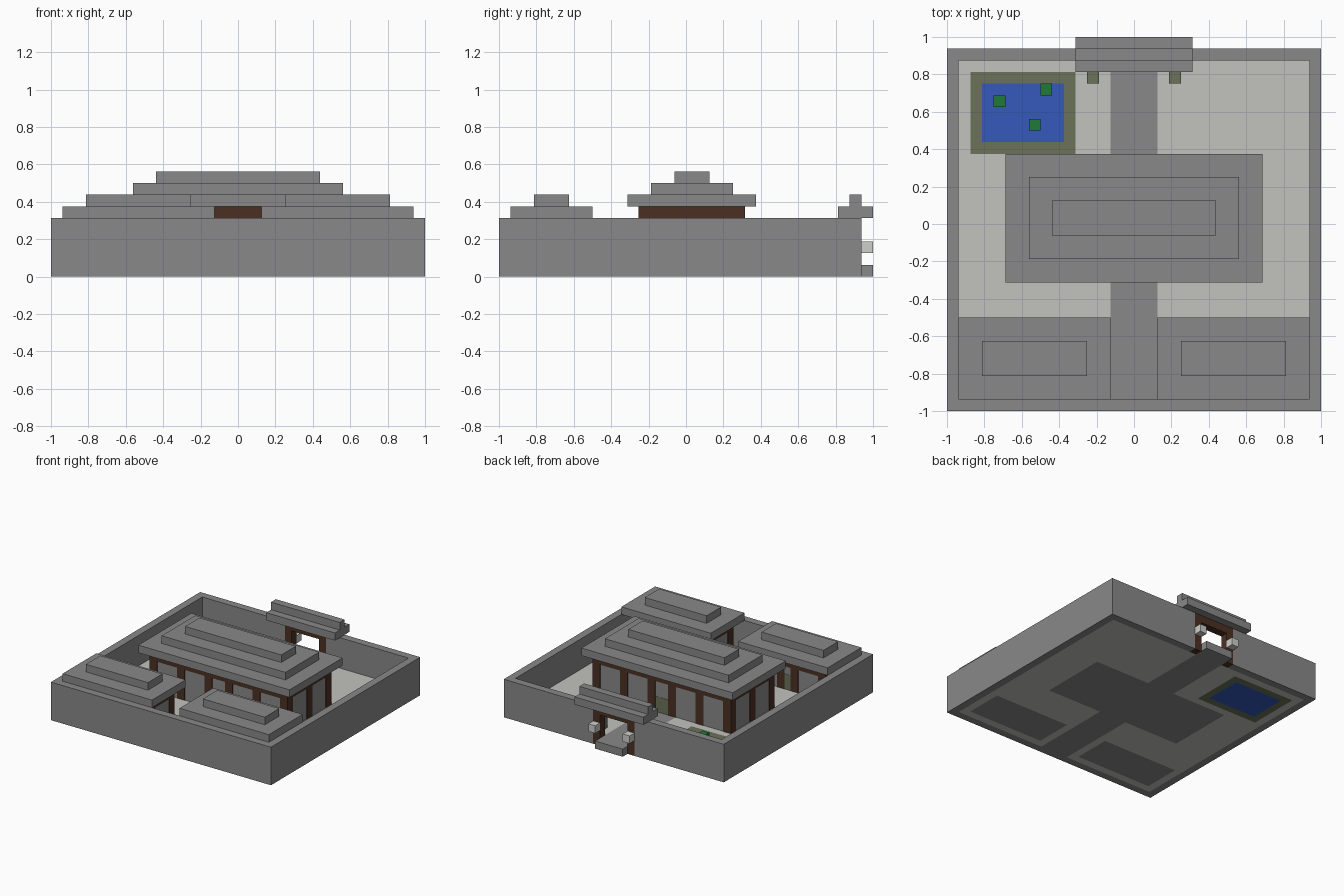
import bpy
import bmesh
from mathutils import Matrix, Vector

U = 1 / 16          # one building block
PROUD = 0.06        # how far timber stands out of a wall, in blocks

if "Cube" in bpy.data.objects:
    bpy.data.objects.remove(bpy.data.objects["Cube"])


def material(name, rgb):
    m = bpy.data.materials.new(name)
    m.use_nodes = True
    m.diffuse_color = (*rgb, 1)
    bsdf = m.node_tree.nodes["Principled BSDF"]
    bsdf.inputs["Base Color"].default_value = (*rgb, 1)
    bsdf.inputs["Roughness"].default_value = 0.9
    return m


STONE = material("grey stone", (0.25, 0.25, 0.25))
PAVING = material("pale paving", (0.54, 0.54, 0.52))
TIMBER = material("dark timber", (0.07, 0.03, 0.017))
MOSS = material("mossy stone", (0.15, 0.17, 0.10))
WATER = material("blue water", (0.035, 0.10, 0.50))
LEAF = material("green leaf", (0.014, 0.19, 0.04))
LANTERN = material("pale lantern", (0.62, 0.62, 0.60))


def finish(name, bm, mats):
    mesh = bpy.data.meshes.new(name)
    bm.to_mesh(mesh)
    bm.free()
    for m in mats:
        mesh.materials.append(m)
    obj = bpy.data.objects.new(name, mesh)
    bpy.context.collection.objects.link(obj)
    return obj


def boxes(name, mat, spans):
    """One object from boxes given as (x0, x1, y0, y1, z0, z1) in blocks."""
    bm = bmesh.new()
    for x0, x1, y0, y1, z0, z1 in spans:
        centre = Vector((x0 + x1, y0 + y1, z0 + z1)) * U / 2
        size = Vector((x1 - x0, y1 - y0, z1 - z0)) * U
        bmesh.ops.create_cube(bm, size=1, matrix=Matrix.LocRotScale(centre, None, size))
    return finish(name, bm, [mat])


def mirrored(span):
    x0, x1, *rest = span
    return [span, (-x1, -x0, *rest)]


def grown(x0, x1, y0, y1, z0, z1):
    return (x0 - PROUD, x1 + PROUD, y0 - PROUD, y1 + PROUD, z0, z1)


def tiered_roof(name, x0, x1, y0, y1, z, tiers):
    """Stepped roof, each slab two blocks smaller on every side."""
    boxes(name, STONE, [(x0 + 2 * i, x1 - 2 * i, y0 + 2 * i, y1 - 2 * i, z + i, z + i + 1)
                        for i in range(tiers)])


def hall(name, x0, x1, y0, y1, top, posts_x, posts_y, roof_tiers, door, door_sides):
    """Panelled body with timber posts, a top beam, doors and a stepped roof."""
    boxes(name + "_panels", STONE, [(x0, x1, y0, y1, 1, top)])
    posts = [(x0 + p, x0 + p + 1, y, y + 1, 1, top - 1) for p in posts_x for y in (y0, y1 - 1)]
    posts += [(x, x + 1, y0 + p, y0 + p + 1, 1, top - 1) for p in posts_y for x in (x0, x1 - 1)]
    boxes(name + "_posts", TIMBER, [grown(*s) for s in posts])
    boxes(name + "_beam", TIMBER, [grown(x0, x1, y0, y1, top - 1, top)])
    boxes(name + "_doors", MOSS, [(*door, y - PROUD / 2, y + PROUD / 2, 1, 3) for y in door_sides])
    tiered_roof(name + "_roof", x0 - 1, x1 + 1, y0 - 1, y1 + 1, top, roof_tiers)


# Courtyard floor, coloured by area (later areas lie over earlier ones)
AREAS = [
    (1, -2, 2, -15, 14),      # path
    (1, -10, 10, -4, 5),      # main hall floor
    (1, 3, 14, -14, -9),      # side hall floors
    (1, -14, -3, -14, -9),
    (2, -14, -5, 6, 13),      # pond rim
    (3, -13, -6, 7, 12),      # pond water
]
bm = bmesh.new()
for i in range(-15, 15):
    for j in range(-15, 14):
        corners = [(i, j), (i + 1, j), (i + 1, j + 1), (i, j + 1)]
        face = bm.faces.new([bm.verts.new((x * U, y * U, U)) for x, y in corners])
        for mat, x0, x1, y0, y1 in AREAS:
            if x0 <= i < x1 and y0 <= j < y1:
                face.material_index = mat
bmesh.ops.remove_doubles(bm, verts=bm.verts, dist=0.001)
floor = finish("courtyard_floor", bm, [PAVING, STONE, MOSS, WATER])
thick = floor.modifiers.new("thickness", "SOLIDIFY")
thick.thickness = U
thick.offset = -1

# Outer wall with an opening for the gate
boxes("outer_wall", STONE,
      [(-16, 16, -16, -15, 0, 5)]
      + mirrored((15, 16, -15, 15, 0, 5))
      + mirrored((3, 15, 14, 15, 0, 5)))

# Gate
boxes("gate_step", STONE, [(-2, 2, 14, 16, 0, 1)])
boxes("gate_posts", TIMBER, mirrored((2, 3, 14, 15, 0, 4)))
boxes("gate_beam", TIMBER, [(-3, 3, 14, 15, 4, 5)])
boxes("gate_roof", STONE, [(-5, 5, 13, 16, 5, 6), (-5, 5, 14, 15, 6, 7)])
boxes("gate_lanterns", LANTERN, mirrored((2, 3, 15, 16, 2, 3)))
boxes("gate_guardian_stones", MOSS, mirrored((3, 4, 12, 13, 1, 3)))

# Main hall and the two side halls
hall("main_hall", -10, 10, -4, 5, 6, (0, 4, 8, 11, 15, 19), (0, 4, 8), 3, (-1, 1), (-4, 5))
for side, x0 in (("left", 3), ("right", -14)):
    hall(side + "_side_hall", x0, x0 + 11, -14, -9, 5, (0, 4, 6, 10), (0, 4), 2,
         (x0 + 5, x0 + 6), (-9,))

# Pond plants
boxes("pond_plants", LEAF, [(x, x + 1, y, y + 1, 1, 2) for x, y in ((-12, 10), (-8, 11), (-9, 8))])
